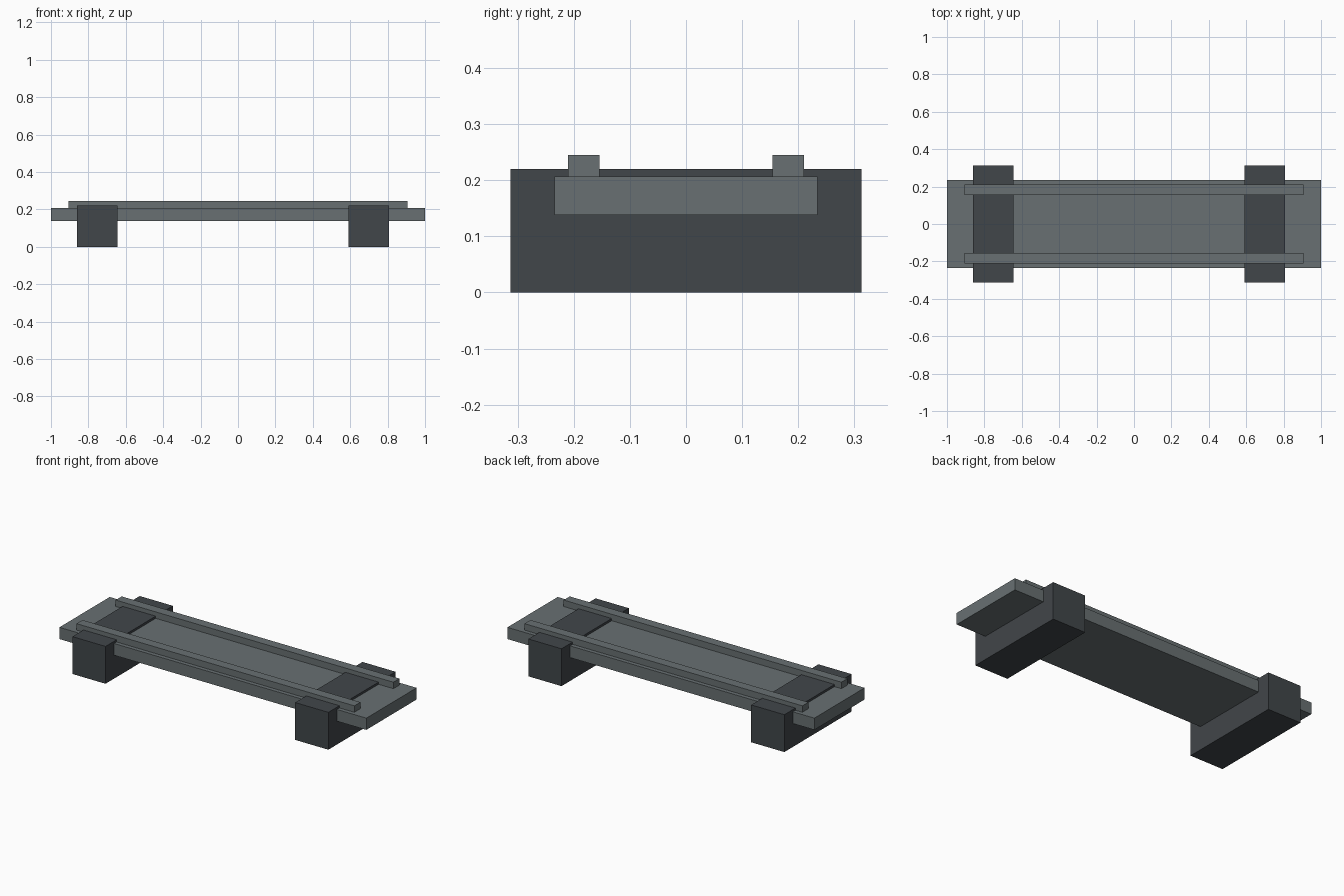
import bpy

if "Cube" in bpy.data.objects:
    bpy.data.objects.remove(bpy.data.objects["Cube"])


def material(name, rgb):
    mat = bpy.data.materials.new(name)
    mat.diffuse_color = (*rgb, 1.0)
    mat.use_nodes = True
    mat.node_tree.nodes["Principled BSDF"].inputs["Base Color"].default_value = mat.diffuse_color
    return mat


def box(name, lo, hi, mat):
    """Axis-aligned block between two corners."""
    centre = [(a + b) / 2 for a, b in zip(lo, hi)]
    bpy.ops.mesh.primitive_cube_add(size=1, location=centre)
    ob = bpy.context.object
    ob.name = name
    ob.scale = [b - a for a, b in zip(lo, hi)]
    bpy.ops.object.transform_apply(location=False, rotation=False, scale=True)
    ob.data.materials.append(mat)
    return ob


grey = material("mid grey", (0.138, 0.162, 0.168))
dark = material("dark grey", (0.053, 0.061, 0.068))

# Long flat deck
box("deck", (-1.0, -0.234, 0.138), (1.0, 0.234, 0.207), grey)

# Two rails lying along the deck edges
for side, y in (("front", -0.182), ("back", 0.182)):
    box(side + "_rail", (-0.905, y - 0.028, 0.207), (0.905, y + 0.028, 0.245), grey)

# Cross supports, rising slightly through the deck
for side, x in (("left", -0.752), ("right", 0.70)):
    box(side + "_support", (x - 0.108, -0.313, 0.0), (x + 0.108, 0.313, 0.22), dark)
